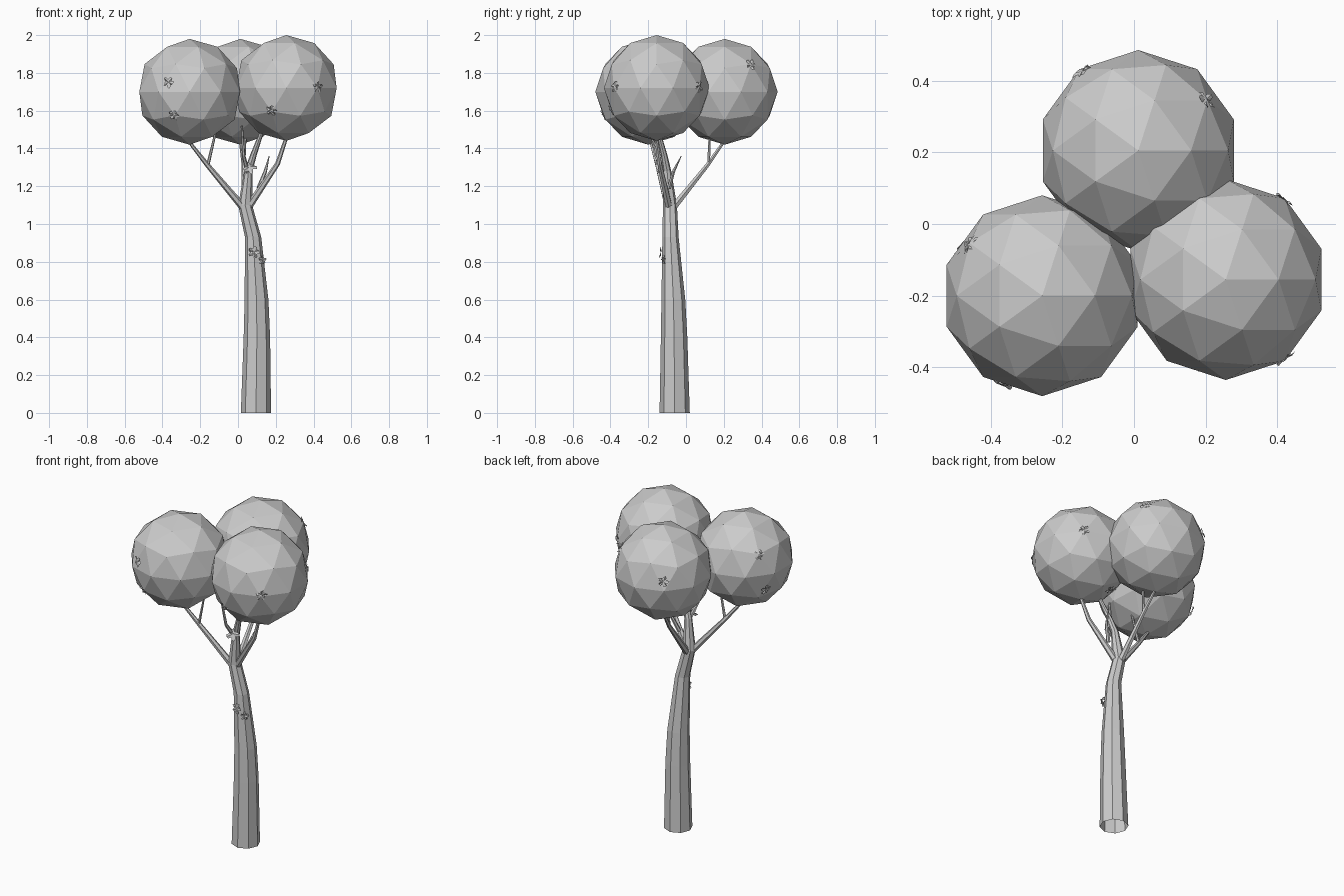
import bpy, bmesh, math, random
from mathutils import Vector

random.seed(4)
if "Cube" in bpy.data.objects:
    bpy.data.objects.remove(bpy.data.objects["Cube"], do_unlink=True)

GREY = (0.6, 0.6, 0.6, 1)
mat = bpy.data.materials.new("plain grey")
mat.use_nodes = True
mat.diffuse_color = GREY
mat.node_tree.nodes["Principled BSDF"].inputs["Base Color"].default_value = GREY


def finish(bm, name):
    mesh = bpy.data.meshes.new(name)
    bm.to_mesh(mesh)
    bm.free()
    mesh.materials.append(mat)
    obj = bpy.data.objects.new(name, mesh)
    bpy.context.collection.objects.link(obj)
    return obj


def tube(name, path, sides, flat_rings=False):
    """Open tapered tube through (x, y, z, radius) points."""
    bm = bmesh.new()
    pts = [Vector(p[:3]) for p in path]
    rings = []
    for i, p in enumerate(pts):
        along = pts[min(i + 1, len(pts) - 1)] - pts[max(i - 1, 0)]
        if flat_rings:
            along = Vector((0, 0, 1))
        turn = Vector((0, 0, 1)).rotation_difference(along)
        ring = []
        for k in range(sides):
            a = 2 * math.pi * k / sides
            offset = Vector((math.cos(a), math.sin(a), 0)) * path[i][3]
            ring.append(bm.verts.new(p + turn @ offset))
        rings.append(ring)
    for low, high in zip(rings, rings[1:]):
        for k in range(sides):
            n = (k + 1) % sides
            bm.faces.new((low[k], low[n], high[n], high[k]))
    return finish(bm, name)


def leaf_rosette(name, centre, normal, size=0.032):
    """Thin crinkled rosette of five lobes lying on a surface."""
    bm = bmesh.new()
    turn = Vector((0, 0, 1)).rotation_difference(Vector(normal))
    base = Vector(centre)
    start = random.uniform(0, math.tau)
    middle = bm.verts.new(base + turn @ Vector((0, 0, 0.006)))
    rim = []
    for k in range(20):
        a = start + math.tau * k / 20
        r = size * (0.55, 0.9, 1.0, 0.85)[k % 4] * random.uniform(0.85, 1.1)
        z = random.uniform(0.0, 0.012)
        rim.append(bm.verts.new(base + turn @ Vector((r * math.cos(a), r * math.sin(a), z))))
    for k in range(20):
        bm.faces.new((middle, rim[k], rim[(k + 1) % 20]))
    finish(bm, name)


# Leaning eight-sided trunk, open at the foot
tube("trunk", [(0.095, -0.06, 0, 0.08), (0.1, -0.063, 0.4, 0.07),
               (0.098, -0.067, 0.6, 0.063), (0.08, -0.082, 0.93, 0.043),
               (0.038, -0.085, 1.1, 0.037)], 8, True)

# Main limb continuing from the trunk
tube("main_limb", [(0.038, -0.085, 1.1, 0.037), (0.055, -0.1, 1.28, 0.022),
                   (0.08, -0.115, 1.36, 0.018), (0.13, -0.15, 1.5, 0.011)], 8, True)

# Branches and twigs reaching the crowns
branches = {
    "right_branch": [(0.025, -0.095, 1.09, 0.02), (-0.16, -0.15, 1.31, 0.013), (-0.27, -0.19, 1.45, 0.008)],
    "right_twig": [(-0.16, -0.15, 1.31, 0.009), (-0.12, -0.16, 1.48, 0.006)],
    "left_branch": [(0.055, -0.09, 1.09, 0.02), (0.21, -0.14, 1.32, 0.013), (0.26, -0.16, 1.47, 0.009)],
    "left_stub": [(0.11, -0.09, 1.19, 0.012), (0.145, -0.065, 1.28, 0.009), (0.165, -0.025, 1.36, 0.002)],
    "back_branch": [(0.04, -0.065, 1.09, 0.02), (0.03, 0.12, 1.32, 0.012), (0.012, 0.21, 1.45, 0.008)],
    "back_twig": [(0.03, 0.12, 1.32, 0.009), (0.04, 0.125, 1.48, 0.006)],
    "inner_twig": [(0.055, -0.1, 1.26, 0.014), (0.03, -0.16, 1.36, 0.009), (0.02, -0.19, 1.52, 0.006)],
}
for name, path in branches.items():
    tube(name, path, 6)

# Faceted round crowns, each with the directions of its rosettes
R = 0.28
crowns = {
    "right_crown": ((-0.256, -0.2, 1.7), [(-0.3, -0.85, -0.45), (-0.4, -0.88, 0.18),
                                          (-0.73, 0.52, 0.43), (-0.82, 0.43, -0.33)]),
    "left_crown": ((0.256, -0.155, 1.72), [(-0.28, -0.85, -0.42), (0.6, -0.8, 0.02),
                                           (0.59, 0.8, 0.02), (-0.4, 0.4, -0.8)]),
    "back_crown": ((0.012, 0.205, 1.7), [(0.67, 0.5, 0.5), (-0.56, 0.79, 0.2)]),
}
for name, (centre, directions) in crowns.items():
    bm = bmesh.new()
    bmesh.ops.create_icosphere(bm, subdivisions=2, radius=R)
    finish(bm, name).location = centre
    for i, d in enumerate(directions):
        n = Vector(d).normalized()
        leaf_rosette(f"{name}_rosette_{i + 1}", Vector(centre) + n * R * 0.965, n)

# Small leaves on the trunk and the main limb
leaf_rosette("trunk_leaf_upper", (0.085, -0.128, 0.85), (0, -1, 0.1), 0.033)
leaf_rosette("trunk_leaf_lower", (0.125, -0.115, 0.81), (0.5, -0.85, 0), 0.026)
leaf_rosette("limb_leaf", (0.06, -0.13, 1.3), (0.2, -0.8, 0.5), 0.042)
